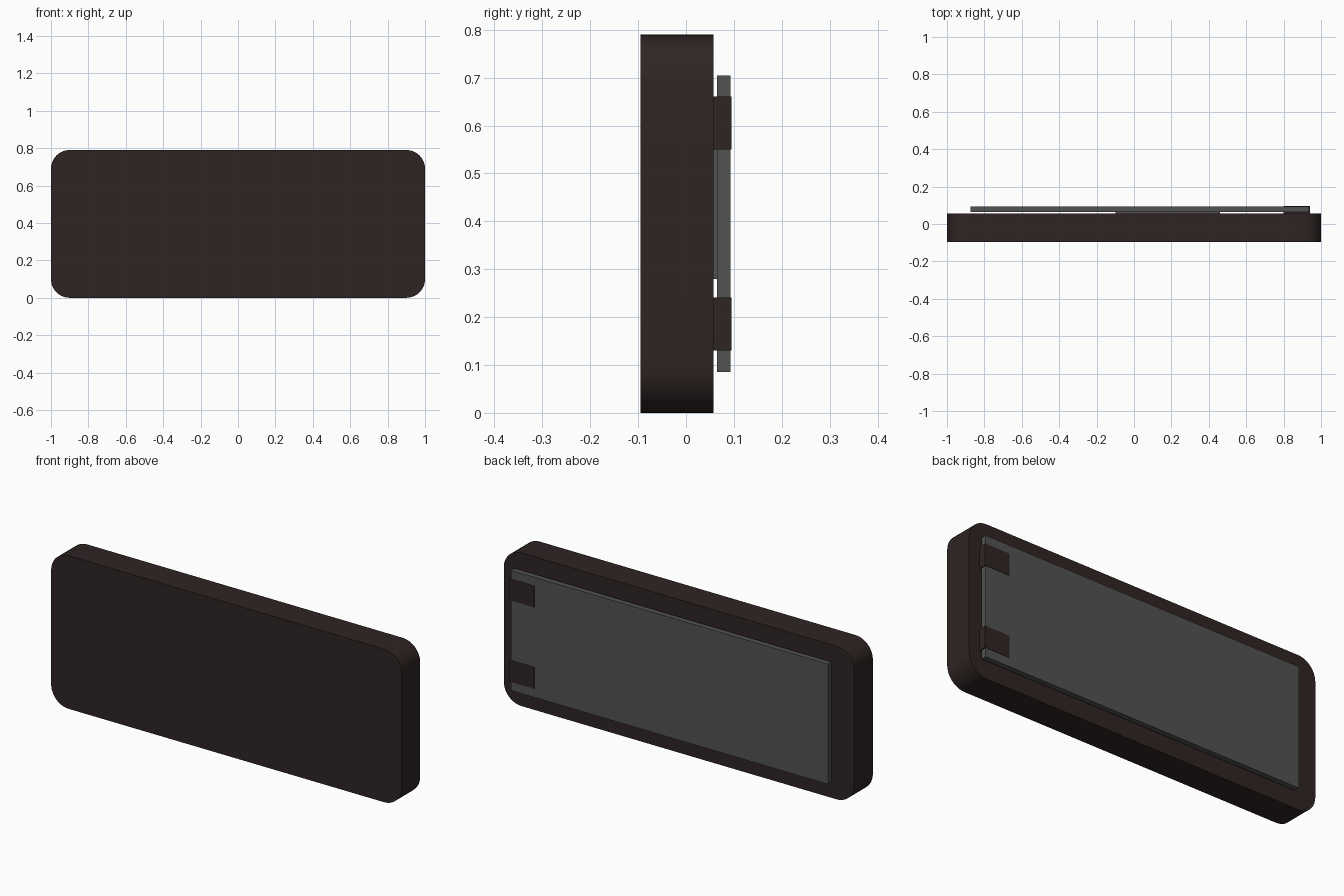
import bpy, bmesh, math

if "Cube" in bpy.data.objects:
    bpy.data.objects.remove(bpy.data.objects["Cube"])


def material(name, rgb):
    m = bpy.data.materials.new(name)
    m.diffuse_color = (*rgb, 1)
    m.use_nodes = True
    m.node_tree.nodes["Principled BSDF"].inputs["Base Color"].default_value = m.diffuse_color
    return m


brown = material("dark brown", (0.028, 0.018, 0.017))
grey = material("dark grey", (0.085, 0.085, 0.085))


def prism(name, outline, y0, y1, mat):
    """Extrude an x/z outline from y0 to y1."""
    bm = bmesh.new()
    face = bm.faces.new([bm.verts.new((x, y0, z)) for x, z in outline])
    out = bmesh.ops.extrude_face_region(bm, geom=[face])
    for v in out["geom"]:
        if isinstance(v, bmesh.types.BMVert):
            v.co.y = y1
    bmesh.ops.recalc_face_normals(bm, faces=bm.faces[:])
    me = bpy.data.meshes.new(name)
    bm.to_mesh(me)
    bm.free()
    me.materials.append(mat)
    ob = bpy.data.objects.new(name, me)
    bpy.context.collection.objects.link(ob)
    return ob


def box(name, x0, x1, y0, y1, z0, z1, mat):
    return prism(name, [(x0, z0), (x1, z0), (x1, z1), (x0, z1)], y0, y1, mat)


# Rounded slab body
H, R, N = 0.79, 0.1, 10
outline = []
for cx, cz, start in ((0.9, H - R, 0), (-0.9, H - R, 90), (-0.9, R, 180), (0.9, R, 270)):
    for i in range(N + 1):
        a = math.radians(start + 90 * i / N)
        outline.append((cx + R * math.cos(a), cz + R * math.sin(a)))
body = prism("body", outline, -0.095, 0.057, brown)
bpy.context.view_layer.objects.active = body
body.select_set(True)
bpy.ops.object.shade_smooth_by_angle(angle=math.radians(30))

# Hinged back plate with its hidden spacer
box("back_plate", -0.875, 0.935, 0.065, 0.093, 0.085, 0.705, grey)
box("plate_spacer", -0.1, 0.46, 0.056, 0.066, 0.28, 0.55, grey)

# Two hinges wrapping the plate's edge
for name, z in (("lower_hinge", 0.13), ("upper_hinge", 0.55)):
    box(name, 0.80, 0.94, 0.056, 0.095, z, z + 0.111, brown)
